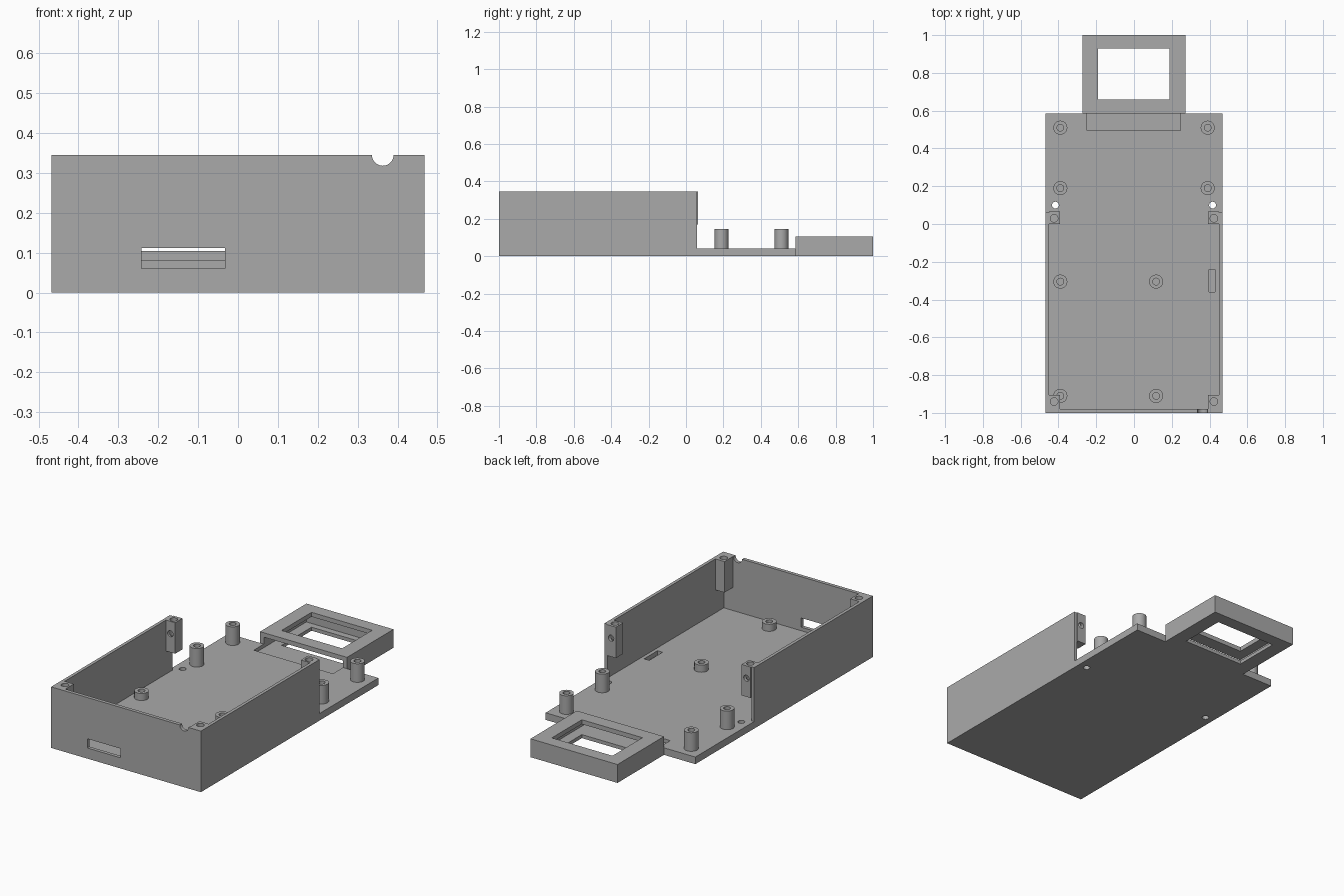
import bpy, bmesh
from math import radians
from mathutils import Matrix, Vector

if "Cube" in bpy.data.objects:
    bpy.data.objects.remove(bpy.data.objects["Cube"], do_unlink=True)

grey = bpy.data.materials.new("plain grey")
grey.use_nodes = True
grey.diffuse_color = (0.4, 0.4, 0.4, 1)
grey.node_tree.nodes["Principled BSDF"].inputs["Base Color"].default_value = grey.diffuse_color


def make(name, bm):
    bmesh.ops.recalc_face_normals(bm, faces=bm.faces)
    mesh = bpy.data.meshes.new(name)
    bm.to_mesh(mesh)
    bm.free()
    mesh.materials.append(grey)
    obj = bpy.data.objects.new(name, mesh)
    bpy.context.collection.objects.link(obj)
    return obj


def prism(name, points, z0, z1):
    bm = bmesh.new()
    face = bm.faces.new([bm.verts.new((x, y, z0)) for x, y in points])
    top = bmesh.ops.extrude_face_region(bm, geom=[face])["geom"]
    verts = [v for v in top if isinstance(v, bmesh.types.BMVert)]
    bmesh.ops.translate(bm, verts=verts, vec=(0, 0, z1 - z0))
    return make(name, bm)


def box(name, x0, x1, y0, y1, z0, z1):
    return prism(name, [(x0, y0), (x1, y0), (x1, y1), (x0, y1)], z0, z1)


def cylinder(name, centre, radius, depth, along_y=False):
    bm = bmesh.new()
    turn = Matrix.Rotation(radians(90), 4, "X") if along_y else Matrix()
    bmesh.ops.create_cone(bm, cap_ends=True, segments=32, radius1=radius,
                          radius2=radius, depth=depth,
                          matrix=Matrix.Translation(Vector(centre)) @ turn)
    return make(name, bm)


def cut(obj, *cutters):
    for cutter in cutters:
        cutter.hide_render = True
        mod = obj.modifiers.new("cut", "BOOLEAN")
        mod.operation, mod.solver, mod.object = "DIFFERENCE", "EXACT", cutter
    graph = bpy.context.evaluated_depsgraph_get()
    mesh = bpy.data.meshes.new_from_object(obj.evaluated_get(graph))
    obj.modifiers.clear()
    obj.data = mesh
    for cutter in cutters:
        bpy.data.objects.remove(cutter, do_unlink=True)


W, INNER = 0.468, 0.45      # half width outside and inside the walls
FLOOR, TOP = 0.04, 0.345    # floor surface and wall top
WALL_END, PLATE_END = 0.06, 0.585


def screen_slot():
    return box("slot_cutter", -0.248, 0.247, 0.495, 0.965, 0.02, 0.079)


# Base plate with through holes, a shallow pocket and the screen slot
base = box("base_plate", -W, W, -1, PLATE_END, 0, FLOOR)
cut(base, screen_slot(),
    box("pocket_cutter", 0.398, 0.43, -0.36, -0.24, 0.015, 0.1),
    *[cylinder("hole_cutter", (s * 0.416, 0.1, 0), 0.018, 0.2) for s in (-1, 1)])

# U-shaped walls with the front opening and the cable notch
half = [(W, -1), (W, WALL_END), (INNER, WALL_END), (INNER, -0.98)]
walls = prism("walls", half + [(-x, y) for x, y in reversed(half)], FLOOR, TOP)
cut(walls, box("window_cutter", -0.242, -0.033, -1.1, -0.9, 0.06, 0.112),
    cylinder("notch_cutter", (0.363, -1, TOP), 0.027, 0.2, True))

# Screen frame at the rear
frame = box("screen_frame", -0.272, 0.272, PLATE_END, 1, 0, 0.104)
cut(frame, screen_slot(),
    box("opening_cutter", -0.19, 0.189, 0.66, 0.928, -0.1, 0.2))

# Corner screw blocks hanging from the wall tops
for side, s in (("left", 1), ("right", -1)):
    for end, y0, y1, hole_y in (("front", -0.98, -0.905, -0.94),
                                ("rear", 0, WALL_END + 0.005, 0.03)):
        x0, x1 = sorted((s * 0.393, s * INNER))
        if end == "rear":
            x0, x1 = sorted((s * 0.393, s * (INNER + 0.0001)))
        block = box(f"{end}_{side}_screw_block", x0, x1, y0, y1, 0.17, TOP)
        hole_x = s * 0.423
        cutters = [cylinder("screw_cutter", (hole_x, hole_y, TOP), 0.02, 0.2)]
        if end == "rear":
            cutters.append(cylinder("cross_cutter", (hole_x, hole_y, 0.275),
                                    0.017, 0.3, True))
        cut(block, *cutters)


# Hollow mounting posts on the floor
def post(name, x, y, top):
    obj = cylinder(name, (x, y, (FLOOR + top) / 2), 0.037, top - FLOOR)
    cut(obj, cylinder("bore_cutter", (x, y, top), 0.018, 2 * (top - FLOOR) - 0.01))


for i, y in enumerate((0.19, 0.51)):
    for side, x in (("left", 0.39), ("right", -0.39)):
        post(f"tall_post_{side}_{i + 1}", x, y, 0.145)
for i, y in enumerate((-0.91, -0.305)):
    for side, x in (("left", 0.117), ("right", -0.39)):
        post(f"short_post_{side}_{i + 1}", x, y, 0.08)

# Smooth round surfaces, keep the edges crisp
for obj in bpy.context.collection.objects:
    if obj.type == "MESH" and grey.name in obj.data.materials:
        obj.data.shade_smooth()
        obj.data.set_sharp_from_angle(angle=radians(30))
